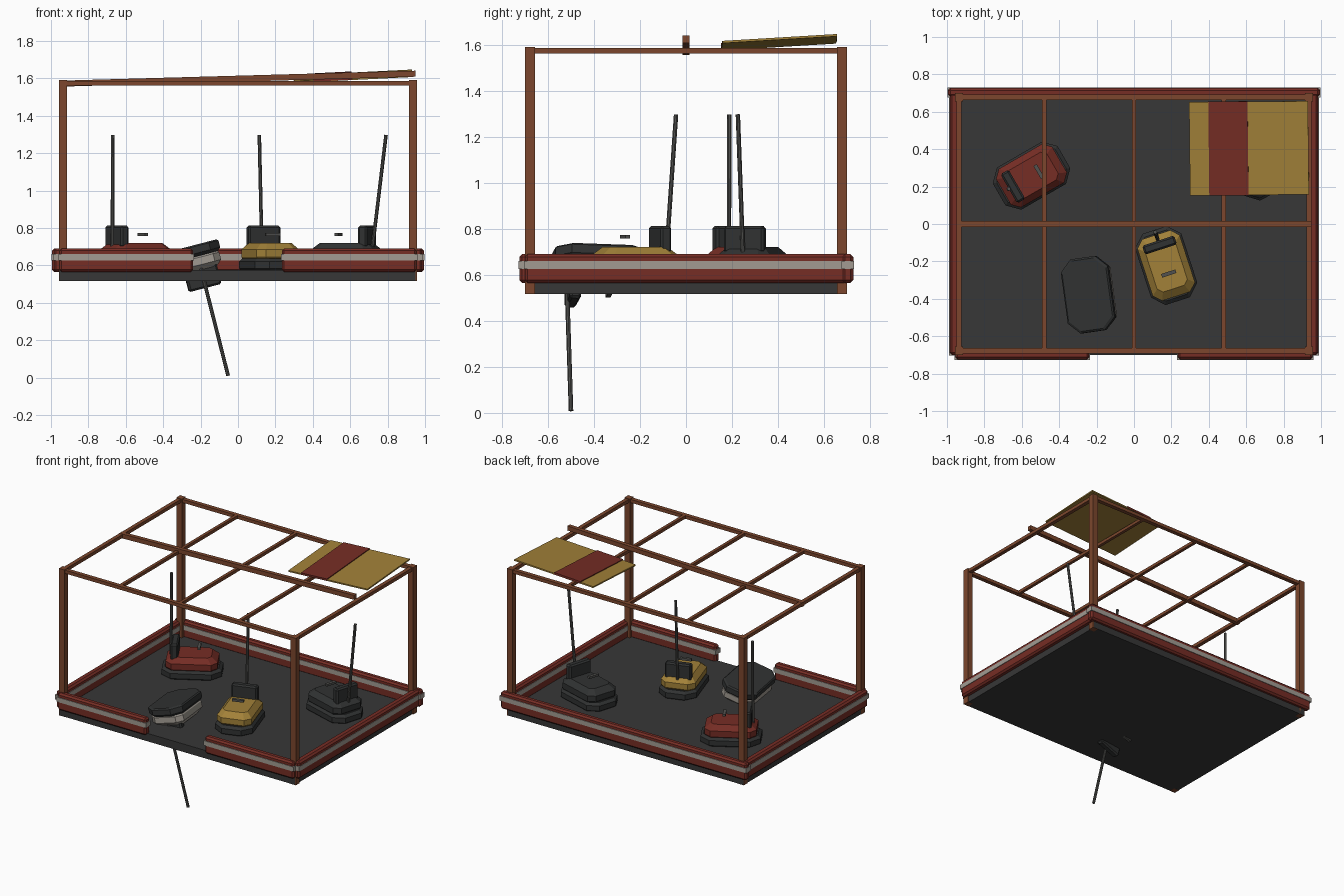
import bpy, bmesh, math
from mathutils import Matrix, Vector, Euler

cube = bpy.data.objects.get("Cube")
if cube:
    bpy.data.objects.remove(cube, do_unlink=True)


def material(name, r, g, b):
    m = bpy.data.materials.new(name)
    m.use_nodes = True
    m.diffuse_color = (r, g, b, 1)
    m.node_tree.nodes["Principled BSDF"].inputs["Base Color"].default_value = (r, g, b, 1)
    return m


RED = material("barn_red", .18, .026, .018)
BROWN = material("rust_brown", .20, .062, .026)
MUSTARD = material("mustard", .36, .22, .04)
GREY = material("pale_grey", .36, .33, .29)
DARK = material("dark_grey", .038, .038, .038)
BLACK = material("charcoal", .03, .032, .032)
STEEL = material("steel", .085, .085, .08)


def finish(name, bm, mat, matrix=Matrix()):
    bmesh.ops.recalc_face_normals(bm, faces=bm.faces)
    mesh = bpy.data.meshes.new(name)
    bm.to_mesh(mesh)
    bm.free()
    mesh.materials.append(mat)
    ob = bpy.data.objects.new(name, mesh)
    bpy.context.collection.objects.link(ob)
    ob.matrix_world = matrix
    return ob


def box(name, lo, hi, mat, matrix=Matrix(), bevel=0):
    bm = bmesh.new()
    bmesh.ops.create_cube(bm, size=1)
    lo, hi = Vector(lo), Vector(hi)
    for v in bm.verts:
        v.co = (lo + hi) / 2 + v.co * (hi - lo)
    if bevel:
        bmesh.ops.bevel(bm, geom=bm.edges[:], offset=bevel, segments=1, affect='EDGES')
    return finish(name, bm, mat, matrix)


def octagon_loft(name, sections, mat, matrix):
    """Stack of chamfered rectangles: (z, half length, half width, chamfer)."""
    bm = bmesh.new()
    rings = []
    for z, a, b, c in sections:
        pts = [(a, b - c), (a - c, b), (c - a, b), (-a, b - c),
               (-a, c - b), (c - a, -b), (a - c, -b), (a, c - b)]
        rings.append([bm.verts.new((x, y, z)) for x, y in pts])
    for low, high in zip(rings, rings[1:]):
        for i in range(8):
            j = (i + 1) % 8
            bm.faces.new((low[i], low[j], high[j], high[i]))
    bm.faces.new(rings[0])
    bm.faces.new(rings[-1])
    return finish(name, bm, mat, matrix)


def rod(name, start, end, radius, mat, matrix):
    start, end = Vector(start), Vector(end)
    axis = end - start
    bm = bmesh.new()
    bmesh.ops.create_cone(bm, cap_ends=True, segments=8, radius1=radius,
                          radius2=radius, depth=axis.length)
    turn = axis.to_track_quat('Z', 'Y').to_matrix().to_4x4()
    bm.transform(Matrix.Translation((start + end) / 2) @ turn)
    return finish(name, bm, mat, matrix)


# Floor slab
box("floor", (-.955, -.70, .517), (.95, .70, .575), DARK)

# Corner posts and roof frame
for sx, side in ((-1, "right"), (1, "left")):
    for sy, end in ((-1, "front"), (1, "back")):
        x, y = sx * .936, sy * .678
        box(f"{end}_{side}_post", (x - .022, y - .022, .516), (x + .022, y + .022, 1.59), BROWN)
    box(f"{side}_roof_rail", (sx * .936 - .014, -.68, 1.562), (sx * .936 + .014, .68, 1.586), BROWN)
for sy, end in ((-1, "front"), (1, "back")):
    box(f"{end}_roof_rail", (-.95, sy * .678 - .015, 1.562), (.95, sy * .678 + .015, 1.586), BROWN)
for i in (-1, 0, 1):
    box("cross_beam", (i * .48 - .011, -.68, 1.564), (i * .48 + .011, .68, 1.586), BROWN)

# Loose ridge beam, raised at its left end
ridge = Matrix.Translation((0, 0, 1.598)) @ Matrix.Rotation(-.028, 4, 'Y')
box("ridge_beam", (-.95, -.015, -.016), (.95, .015, .016), BROWN, ridge)

# Remaining roof sheet with a painted band
sheet = Matrix.Translation((.615, .405, 1.611)) @ Euler((.06, -.05, .008)).to_matrix().to_4x4()
box("roof_sheet", (-.318, -.25, -.005), (.318, .25, .005), MUSTARD, sheet)
box("roof_sheet_band", (-.215, -.252, -.003), (-.005, .252, .011), RED, sheet)


# Barriers with a pale stripe all round
def barrier(name, x0, y0, x1, y1):
    box(name, (x0, y0, .565), (x1, y1, .69), RED, bevel=.012)
    p = .004
    box(name + "_stripe", (x0 - p, y0 - p, .626), (x1 + p, y1 + p, .66), GREY)


barrier("back_barrier", -.994, .68, .994, .727)
barrier("left_barrier", .932, -.70, .984, .70)
barrier("right_barrier", -.984, -.70, -.932, .70)
barrier("front_left_barrier", .235, -.724, .955, -.675)
barrier("front_right_barrier", -.955, -.724, -.24, -.675)


# Cars, facing local +x with the base underside at local z = 0
def car(name, matrix, paint, lean):
    octagon_loft(name + "_bumper", [(0, .19, .122, .062), (.008, .2, .13, .062),
                                    (.045, .2, .13, .062), (.062, .18, .115, .055)], BLACK, matrix)
    octagon_loft(name + "_body", [(.045, .155, .105, .035), (.07, .173, .119, .04),
                                  (.11, .173, .119, .04), (.145, .13, .085, .025)], paint, matrix)
    box(name + "_seat", (-.14, -.09, .12), (-.09, .09, .237), BLACK, matrix, bevel=.01)
    box(name + "_steering_bar", (.035, -.04, .182), (.055, .04, .198), STEEL, matrix)
    rod(name + "_pole", (-.143, 0, .1), (-.143 - lean, 0, .722), .01, STEEL, matrix)


def standing(x, y, degrees):
    return Matrix.Translation((x, y, .575)) @ Matrix.Rotation(math.radians(degrees), 4, 'Z')


car("yellow_car", standing(.172, -.222, -72), MUSTARD, .045)
car("red_car", standing(-.548, .258, 30), RED, -.003)
car("dark_car", standing(.58, .29, 163), BLACK, .078)

# Overturned car
flipped = (Matrix.Translation((-.25, -.378, .704))
           @ Matrix.Rotation(math.radians(-14.5), 4, 'Y')
           @ Matrix.Rotation(math.radians(98), 4, 'Z')
           @ Matrix.Rotation(math.pi, 4, 'X'))
car("overturned_car", flipped, GREY, -.02)
